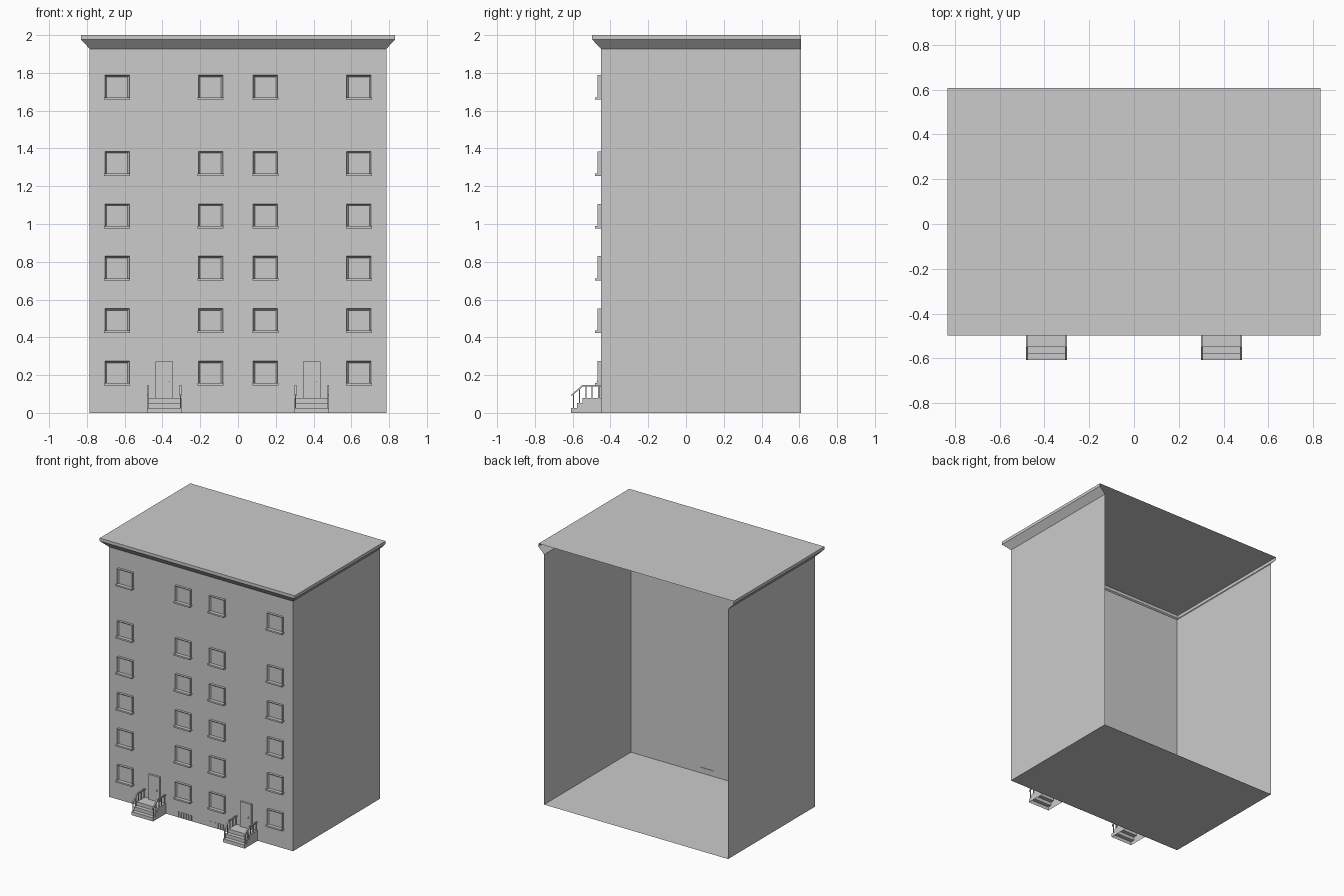
import bpy, bmesh

if "Cube" in bpy.data.objects:
    bpy.data.objects.remove(bpy.data.objects["Cube"])

FRONT, BACK, HALF = -0.45, 0.608, 0.785


def finish(bm, name):
    mesh = bpy.data.meshes.new(name)
    bm.to_mesh(mesh)
    bm.free()
    obj = bpy.data.objects.new(name, mesh)
    bpy.context.collection.objects.link(obj)
    return obj


def add_prism(bm, profile, x0, x1, skip=()):
    """Extrude a closed (y, z) profile along x; skip lists open edges."""
    a = [bm.verts.new((x0, y, z)) for y, z in profile]
    b = [bm.verts.new((x1, y, z)) for y, z in profile]
    n = len(profile)
    bm.faces.new(a)
    bm.faces.new(b[::-1])
    for i in range(n):
        if i not in skip:
            j = (i + 1) % n
            bm.faces.new((a[j], a[i], b[i], b[j]))
    bmesh.ops.recalc_face_normals(bm, faces=bm.faces)


def add_box(bm, x0, x1, y0, y1, z0, z1):
    add_prism(bm, [(y0, z0), (y1, z0), (y1, z1), (y0, z1)], x0, x1)


def box(name, *dims):
    bm = bmesh.new()
    add_box(bm, *dims)
    return finish(bm, name)


def shell(name, levels, bottom=False, top=False):
    """Three-sided shell, open at the back, through (half width, front y, z)."""
    bm = bmesh.new()
    rings = [[bm.verts.new(p) for p in
              ((-w, BACK, z), (-w, f, z), (w, f, z), (w, BACK, z))]
             for w, f, z in levels]
    for lo, hi in zip(rings, rings[1:]):
        for i in range(3):
            bm.faces.new((lo[i], lo[i + 1], hi[i + 1], hi[i]))
    if bottom:
        bm.faces.new(rings[0][::-1])
    if top:
        bm.faces.new(rings[-1])
    return finish(bm, name)


# Walls with floor, and the flared cornice with flat roof
shell("walls", [(HALF, FRONT, 0), (HALF, FRONT, 1.927)], bottom=True)
shell("cornice_roof", [(HALF, FRONT, 1.927), (0.832, -0.497, 1.977),
                       (0.832, -0.497, 2.0)], top=True)


# Windows: recessed frame plus projecting sill
def window(x, z):
    bm = bmesh.new()
    add_box(bm, x - 0.065, x + 0.065, -0.469, FRONT, z, z + 0.13)
    bm.normal_update()
    face = min(bm.faces, key=lambda f: f.calc_center_median().y)
    bmesh.ops.inset_region(bm, faces=[face], thickness=0.014)
    bmesh.ops.translate(bm, verts=face.verts, vec=(0, 0.014, 0))
    finish(bm, "window_frame")
    box("window_sill", x - 0.069, x + 0.069, -0.482, FRONT, z, z + 0.012)


for z in (0.145, 0.423, 0.7, 0.977, 1.255, 1.658):
    for x in (-0.64, -0.145, 0.145, 0.64):
        window(x, z)


# Entrances: door, handle, hollow stairs and railings
def entrance(x):
    box("door", x - 0.046, x + 0.046, -0.466, FRONT, 0.075, 0.272)
    box("door_handle_plate", x + 0.025, x + 0.031, -0.469, -0.466, 0.148, 0.174)
    box("door_handle", x + 0.022, x + 0.031, -0.475, -0.469, 0.163, 0.167)

    bm = bmesh.new()
    steps = [(-0.608, 0), (-0.608, 0.027), (-0.578, 0.027), (-0.578, 0.053),
             (-0.548, 0.053), (-0.548, 0.08), (FRONT, 0.08), (FRONT, 0)]
    add_prism(bm, steps, x - 0.092, x + 0.092, skip=(6, 7))
    finish(bm, "stairs")

    rail = [(-0.606, 0.098), (-0.548, 0.147), (FRONT, 0.147),
            (FRONT, 0.139), (-0.546, 0.139), (-0.606, 0.089)]
    for side in (-1, 1):
        rx = x + side * 0.087
        bm = bmesh.new()
        add_prism(bm, rail, rx - 0.005, rx + 0.005)
        for y, z0, z1 in ((-0.595, 0.027, 0.1), (-0.563, 0.053, 0.128),
                          (-0.53, 0.08, 0.142), (-0.497, 0.08, 0.142),
                          (-0.462, 0.08, 0.142)):
            add_box(bm, rx - 0.003, rx + 0.003, y - 0.003, y + 0.003, z0, z1)
        finish(bm, "railing")


for x in (-0.391, 0.391):
    entrance(x)

# Basement windows with vertical bars
for cx in (-0.137, 0.137):
    box("basement_pane", cx - 0.058, cx + 0.058, -0.451, -0.446, 0.003, 0.045)
    bm = bmesh.new()
    for i in range(6):
        bx = cx + (i - 2.5) * 0.021
        add_box(bm, bx - 0.003, bx + 0.003, -0.456, -0.45, 0.003, 0.045)
    finish(bm, "basement_bars")
